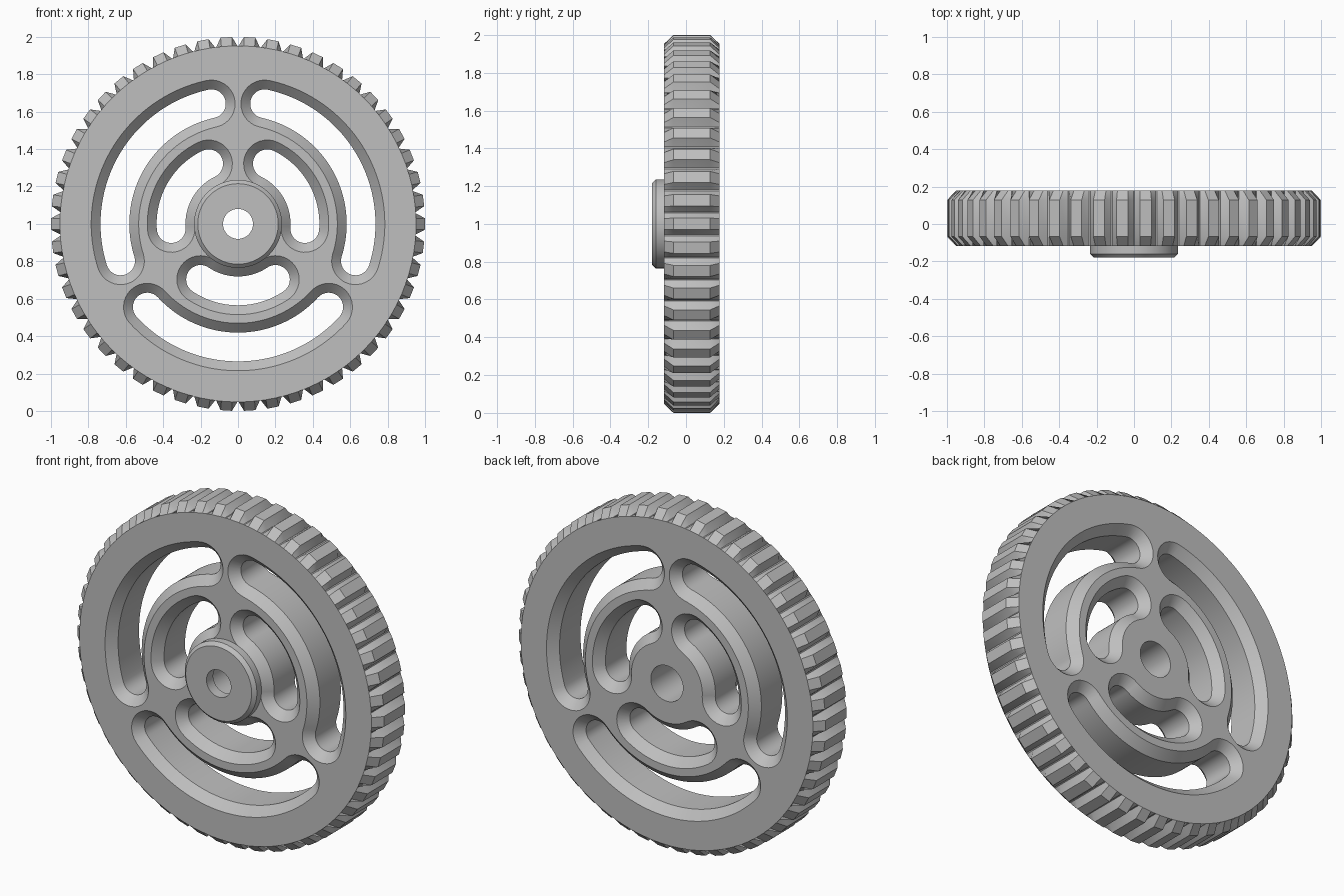
import bpy
import bmesh
from math import cos, sin, pi, radians

cube = bpy.data.objects.get("Cube")
if cube:
    bpy.data.objects.remove(cube)

# One flat grey for the whole wheel
grey = bpy.data.materials.new("light_grey")
grey.use_nodes = True
grey.diffuse_color = (0.52, 0.52, 0.52, 1)
grey.node_tree.nodes["Principled BSDF"].inputs["Base Color"].default_value = grey.diffuse_color

FRONT, BACK, HUB_FRONT = -0.117, 0.178, -0.18
BEVEL = 0.05
TEETH = 50
ROOT, TIP = 0.952, 1.0
BORE, HUB_BORE, HUB_RADIUS = 0.105, 0.08, 0.235
CENTRE_Z = 1.0


def polar(r, a):
    return r * cos(a), r * sin(a)


def circle(r, count=96):
    return [polar(r, 2 * pi * i / count) for i in range(count)]


def gear_outline(tip):
    """Four corners per tooth, with the tip at the given radius."""
    points = []
    base, top = radians(3.4), radians(1.75)
    for i in range(TEETH):
        a = 2 * pi * i / TEETH
        points += [polar(ROOT, a - base), polar(tip, a - top),
                   polar(tip, a + top), polar(ROOT, a + base)]
    return points


def slot_outline(mid, half, start, end, arc=48, cap=16):
    """Curved slot with round ends."""
    points = []
    for r, a, b in ((mid + half, start, end), (mid - half, end, start)):
        points += [polar(r, a + (b - a) * i / arc) for i in range(arc + 1)]
        cx, cz = polar(mid, b)
        turn = b if r > mid else b + pi
        for i in range(1, cap):
            dx, dz = polar(half, turn + pi * i / cap)
            points.append((cx + dx, cz + dz))
    return points


def add_wall(bm, sections):
    """Skin a closed wall through (y, outline) sections; return its end edges."""
    rings = [[bm.verts.new((x, y, CENTRE_Z + z)) for x, z in outline]
             for y, outline in sections]
    for low, high in zip(rings, rings[1:]):
        for i in range(len(low)):
            j = (i + 1) % len(low)
            bm.faces.new((low[i], low[j], high[j], high[i]))
    return [[bm.edges.get((ring[i - 1], ring[i])) for i in range(len(ring))]
            for ring in (rings[0], rings[-1])]


def finish(bm, name):
    bmesh.ops.recalc_face_normals(bm, faces=bm.faces)
    mesh = bpy.data.meshes.new(name)
    bm.to_mesh(mesh)
    bm.free()
    mesh.materials.append(grey)
    obj = bpy.data.objects.new(name, mesh)
    bpy.context.collection.objects.link(obj)
    bpy.ops.object.select_all(action='DESELECT')
    obj.select_set(True)
    bpy.context.view_layer.objects.active = obj
    bpy.ops.object.shade_smooth_by_angle(angle=radians(30))


# Gear wheel: toothed rim, bore and two rings of bevelled slots
bm = bmesh.new()
levels = (FRONT, FRONT + BEVEL, BACK - BEVEL, BACK)
walls = [add_wall(bm, [(y, gear_outline(tip)) for y, tip in zip(levels, (ROOT, TIP, TIP, ROOT))]),
         add_wall(bm, [(y, circle(BORE)) for y in (FRONT, BACK)])]
for mid, gap in ((0.658, radians(12.5)), (0.358, radians(26))):
    for k in range(3):
        start = pi / 2 + k * 2 * pi / 3
        walls.append(add_wall(bm, [
            (y, slot_outline(mid, half, start + gap, start + 2 * pi / 3 - gap))
            for y, half in zip(levels, (0.127, 0.077, 0.077, 0.127))]))
# Flat front and back faces around the openings
for side, direction in ((0, -1), (1, 1)):
    edges = [e for wall in walls for e in wall[side]]
    bmesh.ops.triangle_fill(bm, edges=edges, use_beauty=True, normal=(0, direction, 0))
finish(bm, "gear_wheel")

# Hub boss on the front, with a narrower bore
bm = bmesh.new()
chamfer = 0.02
profile = ((FRONT, HUB_BORE), (FRONT, HUB_RADIUS), (HUB_FRONT + chamfer, HUB_RADIUS),
           (HUB_FRONT, HUB_RADIUS - chamfer), (HUB_FRONT, HUB_BORE), (FRONT, HUB_BORE))
add_wall(bm, [(y, circle(r)) for y, r in profile])
bmesh.ops.remove_doubles(bm, verts=bm.verts, dist=1e-5)
finish(bm, "hub_boss")
